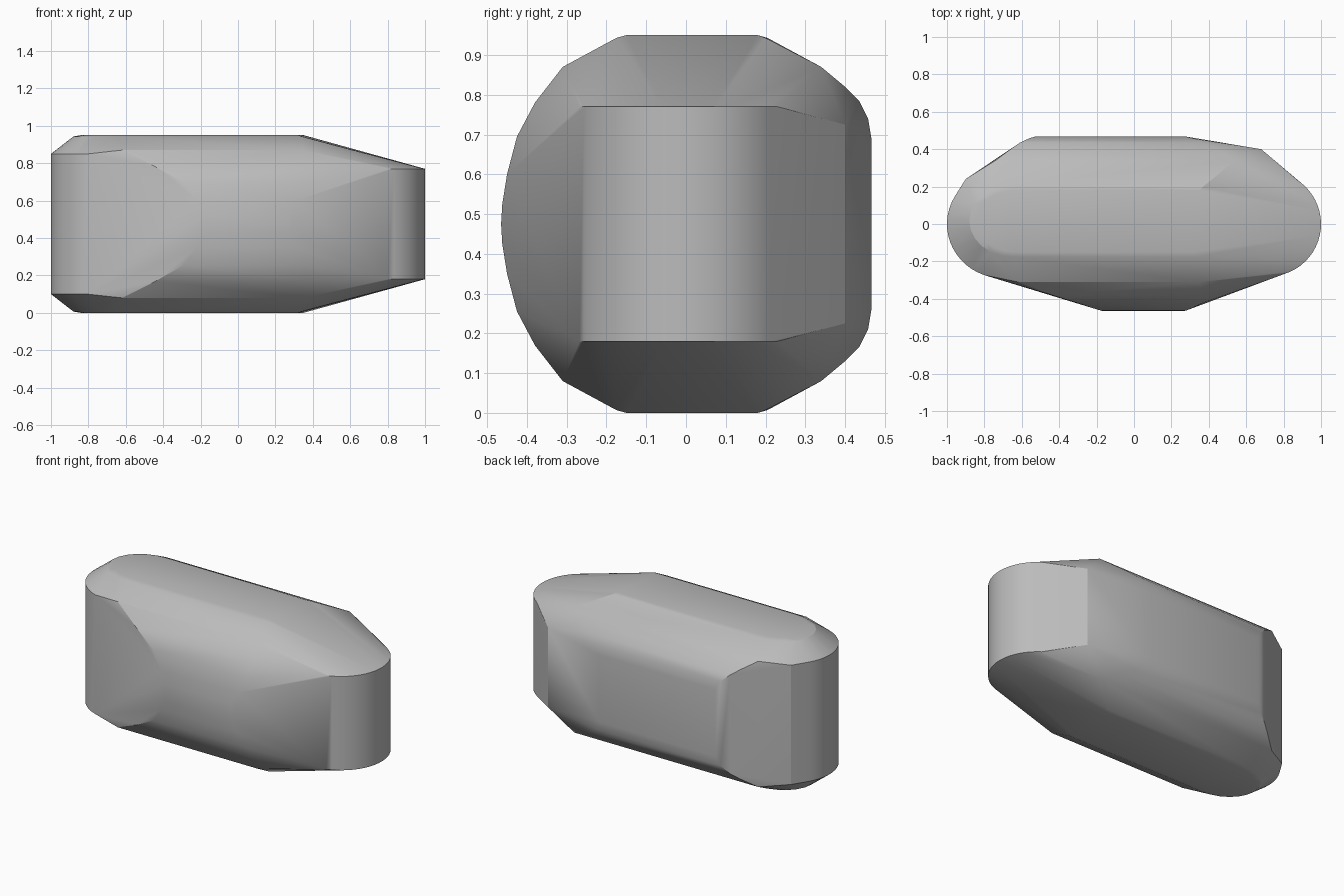
import bpy, bmesh, math

cube = bpy.data.objects.get("Cube")
if cube:
    bpy.data.objects.remove(cube, do_unlink=True)

MID = 0.475  # height of the horizontal symmetry plane

grey = bpy.data.materials.new("plain grey")
grey.use_nodes = True
colour = (0.5, 0.5, 0.5, 1)
grey.diffuse_color = colour
grey.node_tree.nodes["Principled BSDF"].inputs["Base Color"].default_value = colour


def arc(cx, cy, rx, ry, start, end, steps):
    """Points along an elliptical arc, angles in degrees."""
    angles = [math.radians(start + (end - start) * i / steps) for i in range(steps + 1)]
    return [(cx + rx * math.cos(a), cy + ry * math.sin(a)) for a in angles]


points = []


def ring(half_height, outline):
    """Add a plan outline above and below the symmetry plane."""
    for side in (1, -1):
        points.extend((x, y, MID + side * half_height) for x, y in outline)


# flat top and bottom, with a softened rim around the left end
ring(0.475, [(0.35, 0.18), (0.32, -0.15)] + arc(-0.64, 0.015, 0.20, 0.165, 90, 270, 12))
ring(0.468, [(0.37, 0.20), (0.34, -0.175)] + arc(-0.65, 0.015, 0.23, 0.19, 90, 270, 12))

# rounded ends: tall on the left, short on the right
ring(0.375, [(-0.90, 0.24)] + arc(-0.70, 0, 0.30, 0.29, 135, 250, 16))
ring(0.295, arc(0.72, 0, 0.28, 0.28, -73, 62, 20))

# rounded front edge, cut off by the slanted side planes
for y, half, left, right in [(-0.31, 0.395, -0.62, 0.35), (-0.38, 0.305, -0.44, 0.37),
                             (-0.425, 0.22, -0.29, 0.36), (-0.45, 0.125, -0.22, 0.31),
                             (-0.462, 0.05, -0.18, 0.28), (-0.465, 0, -0.17, 0.27)]:
    ring(half, [(left, y), (right, y)])

# bevelled back edge and the corner facet
for y, half, left, right in [(0.34, 0.395, -0.74, 0.54), (0.40, 0.345, -0.66, 0.45),
                             (0.435, 0.31, -0.61, 0.36), (0.458, 0.265, -0.56, 0.31),
                             (0.467, 0.21, -0.53, 0.28)]:
    ring(half, [(left, y), (right, y)])
ring(0.25, [(0.68, 0.40)])

# wrap everything in one convex skin
bm = bmesh.new()
for p in points:
    bm.verts.new(p)
bmesh.ops.remove_doubles(bm, verts=bm.verts[:], dist=0.001)
hull = bmesh.ops.convex_hull(bm, input=bm.verts[:])
spare = {g for g in hull["geom_interior"] + hull["geom_unused"] if isinstance(g, bmesh.types.BMVert)}
bmesh.ops.delete(bm, geom=list(spare), context="VERTS")
bmesh.ops.dissolve_limit(bm, angle_limit=math.radians(1), verts=bm.verts[:], edges=bm.edges[:])
bmesh.ops.recalc_face_normals(bm, faces=bm.faces[:])

mesh = bpy.data.meshes.new("rounded_block")
bm.to_mesh(mesh)
bm.free()
mesh.materials.append(grey)
block = bpy.data.objects.new("rounded_block", mesh)
bpy.context.collection.objects.link(block)

bpy.ops.object.select_all(action="DESELECT")
block.select_set(True)
bpy.context.view_layer.objects.active = block
bpy.ops.object.shade_smooth_by_angle(angle=math.radians(22))
